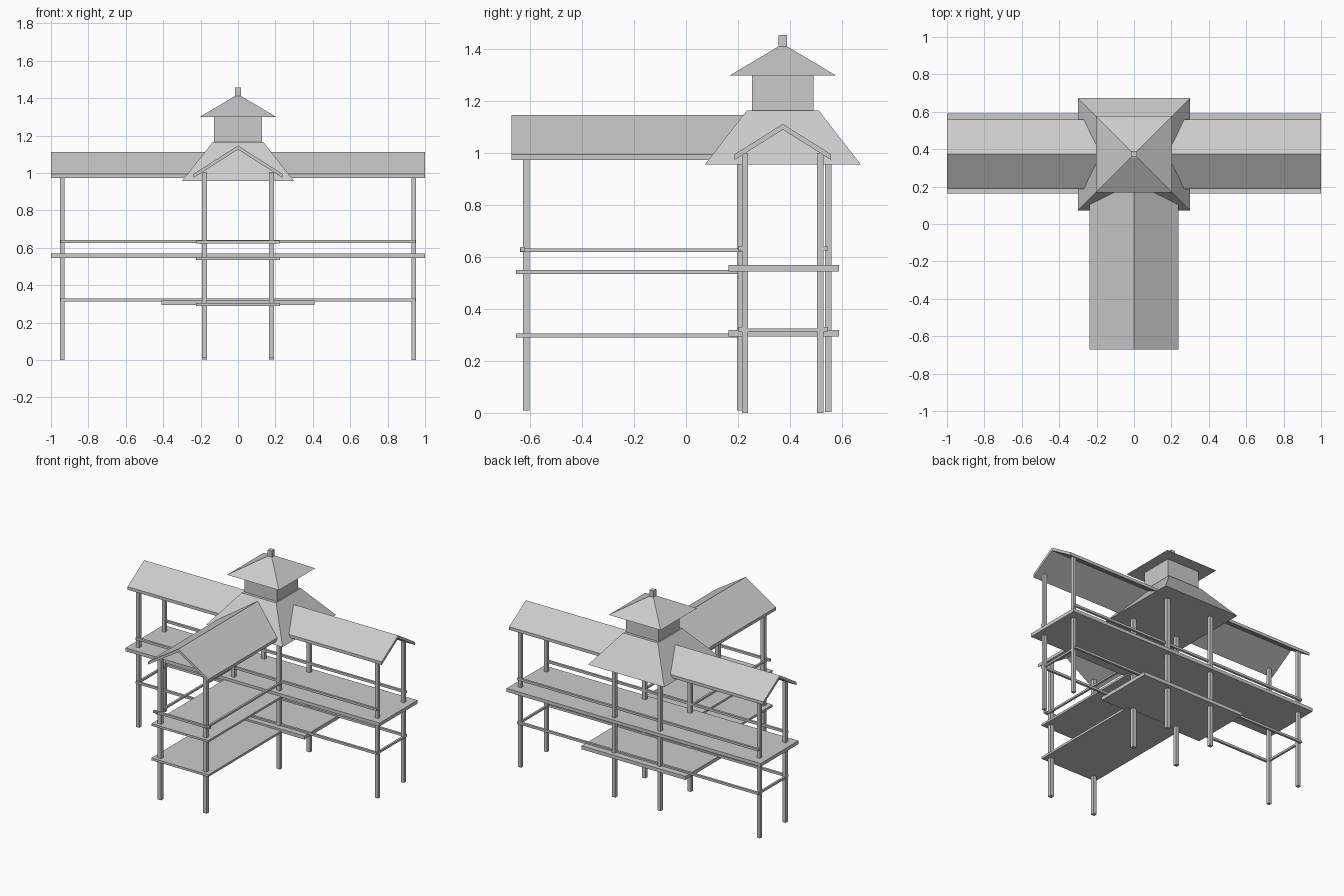
import bpy

if "Cube" in bpy.data.objects:
    bpy.data.objects.remove(bpy.data.objects["Cube"])

CY = 0.373  # centre line of the long wing and tower


def mesh(name, verts, faces):
    me = bpy.data.meshes.new(name)
    me.from_pydata(verts, [], faces)
    ob = bpy.data.objects.new(name, me)
    bpy.context.collection.objects.link(ob)
    return ob


def frustum(name, cx, cy, z0, z1, base, top):
    """Four-sided block from half-size pair base up to half-size pair top."""
    v = []
    for (hx, hy), z in ((base, z0), (top, z1)):
        v += [(cx + sx * hx, cy + sy * hy, z)
              for sx, sy in ((-1, -1), (1, -1), (1, 1), (-1, 1))]
    f = [(3, 2, 1, 0), (4, 5, 6, 7)]
    f += [(i, (i + 1) % 4, (i + 1) % 4 + 4, i + 4) for i in range(4)]
    return mesh(name, v, f)


def box(name, x0, x1, y0, y1, z0, z1):
    h = ((x1 - x0) / 2, (y1 - y0) / 2)
    return frustum(name, (x0 + x1) / 2, (y0 + y1) / 2, z0, z1, h, h)


def gable(name, half, eave, ridge, thick, a, b, place):
    """Chevron roof profile extruded from a to b along the ridge."""
    prof = [(-half, eave - thick), (-half, eave), (0, ridge),
            (half, eave), (half, eave - thick), (0, ridge - thick)]
    v = [place(t, s, z) for t in (a, b) for s, z in prof]
    f = [(i, (i + 1) % 6, (i + 1) % 6 + 6, i + 6) for i in range(6)]
    f += [(0, 5, 2, 1), (2, 5, 4, 3), (7, 8, 11, 6), (9, 10, 11, 8)]
    ob = mesh(name, v, f)
    import bmesh
    bm = bmesh.new()
    bm.from_mesh(ob.data)
    bmesh.ops.recalc_face_normals(bm, faces=bm.faces)
    bm.to_mesh(ob.data)
    bm.free()


# roofs of the two wings
gable("long_wing_roof", 0.186, 0.996, 1.113, 0.022, -1, 1,
      lambda t, s, z: (t, CY + s, z))
gable("front_wing_roof", 0.238, 0.995, 1.147, 0.021, -0.672, 0.3,
      lambda t, s, z: (s, t, z))

# tower: skirt roof, drum, cap roof, finial
frustum("tower_skirt_roof", 0, CY, 0.957, 1.165, (0.3, 0.3), (0.136, 0.138))
box("tower_lantern", -0.128, 0.128, CY - 0.118, CY + 0.118, 1.16, 1.305)
frustum("tower_cap_roof", 0, CY, 1.30, 1.411, (0.204, 0.204), (0.017, 0.017))
box("finial", -0.016, 0.016, CY - 0.016, CY + 0.016, 1.40, 1.456)

# decks
box("long_upper_deck", -1, 1, 0.164, 0.59, 0.545, 0.569)
box("long_lower_deck", -0.408, 0.408, 0.164, 0.59, 0.294, 0.319)
box("front_upper_deck", -0.224, 0.224, -0.654, 0.2, 0.535, 0.55)
box("front_lower_deck", -0.224, 0.224, -0.654, 0.2, 0.29, 0.306)

# posts
for s in (-1, 1):
    for y in (0.227, 0.517):
        box("end_post", s * 0.94 - 0.012, s * 0.94 + 0.012, y - 0.012, y + 0.012, 0, 1.0)
    for y, z0 in ((-0.615, 0.01), (0.209, 0.01), (0.547, 0.003)):
        box("wing_post", s * 0.179 - 0.0135, s * 0.179 + 0.0135,
            y - 0.0125, y + 0.0125, z0, 1.005)

# long wing rails, two levels front and back, plus lower end rails
for y in (0.211, 0.538):
    for z in (0.633, 0.322):
        box("long_rail", -0.948, 0.948, y - 0.008, y + 0.008, z - 0.008, z + 0.008)
for s in (-1, 1):
    box("end_rail", s * 0.94 - 0.007, s * 0.94 + 0.007, 0.21, 0.54, 0.311, 0.325)

# front wing rails
for s in (-1, 1):
    box("front_side_rail", s * 0.195 - 0.007, s * 0.195 + 0.007, -0.64, 0.215, 0.62, 0.633)
box("front_cross_rail", -0.222, 0.222, -0.638, -0.622, 0.622, 0.638)
